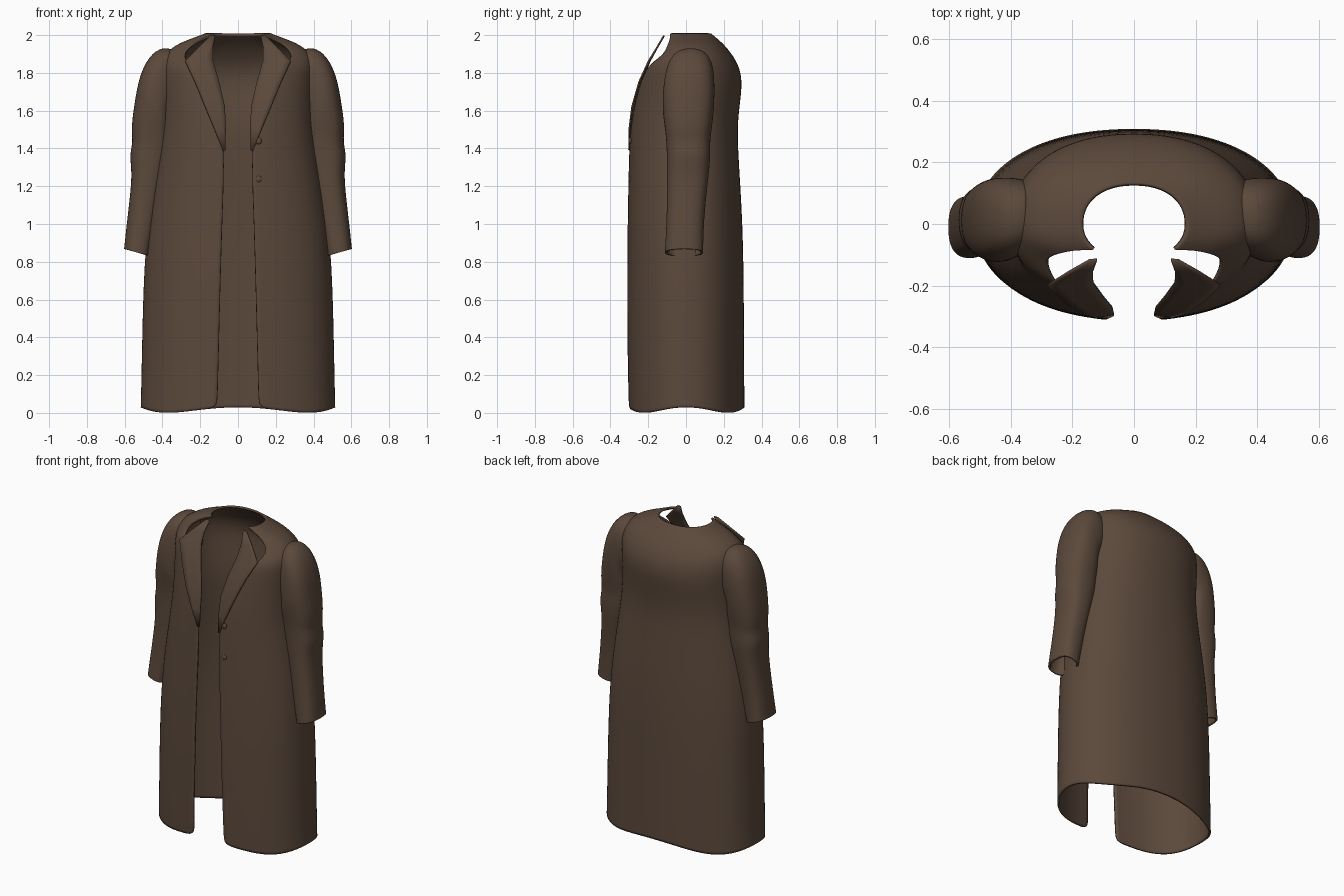
import bpy, bmesh
from math import sin, cos, pi, asin

cube = bpy.data.objects.get("Cube")
if cube:
    bpy.data.objects.remove(cube)

cloth = bpy.data.materials.new("brown wool")
cloth.use_nodes = True
cloth.diffuse_color = (0.105, 0.066, 0.044, 1)
cloth.node_tree.nodes["Principled BSDF"].inputs["Base Color"].default_value = cloth.diffuse_color
cloth.node_tree.nodes["Principled BSDF"].inputs["Roughness"].default_value = 0.9


def sheet(name, rows, closed=False, smooth=2, thick=0.012, mirror=False, weld=False):
    """Skin a grid of point rows as a thin cloth sheet."""
    bm = bmesh.new()
    grid = [[bm.verts.new(p) for p in row] for row in rows]
    n = len(rows[0])
    for a, b in zip(grid, grid[1:]):
        for i in range(n if closed else n - 1):
            j = (i + 1) % n
            bm.faces.new((a[i], a[j], b[j], b[i]))
    mesh = bpy.data.meshes.new(name)
    bm.to_mesh(mesh)
    bm.free()
    obj = bpy.data.objects.new(name, mesh)
    bpy.context.collection.objects.link(obj)
    mesh.materials.append(cloth)
    if mirror:
        m = obj.modifiers.new("mirror", "MIRROR")
        m.use_mirror_merge = weld
    if smooth:
        s = obj.modifiers.new("soften", "SUBSURF")
        s.levels = s.render_levels = smooth
    t = obj.modifiers.new("cloth thickness", "SOLIDIFY")
    t.thickness = thick
    t.offset = -1
    finish(obj)
    return obj


def finish(obj):
    bpy.ops.object.select_all(action="DESELECT")
    obj.select_set(True)
    bpy.context.view_layer.objects.active = obj
    bpy.ops.object.shade_smooth_by_angle(angle=0.8)


def spow(v, e):
    return abs(v) ** e * (1 if v >= 0 else -1)


# Coat body: height, half width, front depth, back depth, x of the front edge
BODY = [
    (0.00, .505, .295, .298, .11),
    (0.06, .503, .297, .298, .108),
    (0.40, .497, .303, .296, .10),
    (0.80, .487, .303, .294, .09),
    (1.10, .455, .298, .284, .08),
    (1.40, .405, .292, .263, .07),
    (1.55, .390, .285, .262, .10),
    (1.70, .390, .265, .283, .17),
    (1.78, .392, .250, .283, .215),
    (1.84, .392, .235, .265, .26),
    (1.89, .380, .155, .235, .29),
    (1.94, .325, .130, .195, .25),
    (1.975, .23, .115, .155, .18),
    (2.00, .165, .110, .125, .12),
]
N, STEPS = 2.2, 18
rows = []
for z, hw, front, back, edge in BODY:
    end = pi - asin((edge / hw) ** (N / 2))
    row = []
    for i in range(STEPS + 1):
        t = end * i / STEPS
        x = hw * spow(sin(t), 2 / N)
        c = spow(cos(t), 2 / N)
        lift = 0.015 * (1 + cos(4 * t)) if z < 0.1 else 0
        row.append((x, c * (back if c > 0 else front), z + lift))
    rows.append(row)
sheet("coat_body", rows, mirror=True, weld=True)

# Sleeves: inner x, inner z, outer x, outer z, front y, back y
SLEEVE = [
    (.345, 1.62, .345, 1.925, -.085, .140),
    (.350, 1.60, .400, 1.940, -.105, .150),
    (.355, 1.58, .470, 1.895, -.118, .152),
    (.355, 1.55, .522, 1.790, -.125, .152),
    (.350, 1.52, .546, 1.660, -.125, .148),
    (.345, 1.47, .568, 1.510, -.110, .135),
    (.350, 1.42, .556, 1.440, -.105, .128),
    (.355, 1.35, .577, 1.360, -.102, .130),
    (.385, 1.26, .560, 1.270, -.102, .122),
    (.415, 1.09, .578, 1.100, -.102, .102),
    (.440, 0.95, .592, 0.980, -.106, .094),
    (.462, 0.85, .602, 0.885, -.112, .092),
    (.464, 0.83, .604, 0.868, -.112, .092),
]
SIDES = 20
for side, name in ((1, "left_sleeve"), (-1, "right_sleeve")):
    rows = []
    for xi, zi, xo, zo, yf, yb in SLEEVE:
        ring = []
        for i in range(SIDES):
            a = -side * 2 * pi * i / SIDES
            u = 0.5 + 0.5 * spow(cos(a), 0.8)
            v = 0.5 + 0.5 * spow(sin(a), 0.8)
            ring.append((side * (xi + (xo - xi) * u), yf + (yb - yf) * v, zi + (zo - zi) * u))
        rows.append(ring)
    sheet(name, rows, closed=True)

# Lapels: height, inner x and y, outer x and y
LAPEL = [
    (1.39, .068, -.292, .080, -.298),
    (1.50, .066, -.287, .125, -.297),
    (1.62, .070, -.268, .175, -.282),
    (1.75, .100, -.232, .228, -.245),
    (1.86, .132, -.188, .280, -.195),
    (1.93, .134, -.150, .212, -.152),
    (1.995, .120, -.112, .145, -.114),
]
rows = []
for z, xi, yi, xo, yo in LAPEL:
    rows.append([(xo + (xi - xo) * k / 4, yo + (yi - yo) * k / 4, z) for k in range(5)])
sheet("lapels", rows, smooth=0, thick=0.008, mirror=True)

# Buttons down the left front
for i in range(3):
    bpy.ops.mesh.primitive_uv_sphere_add(segments=20, ring_count=10, radius=0.018,
                                         location=(0.108, -0.296, 1.44 - 0.202 * i))
    button = bpy.context.object
    button.name = f"button_{i + 1}"
    button.scale.y = 0.5
    button.data.materials.append(cloth)
    finish(button)
